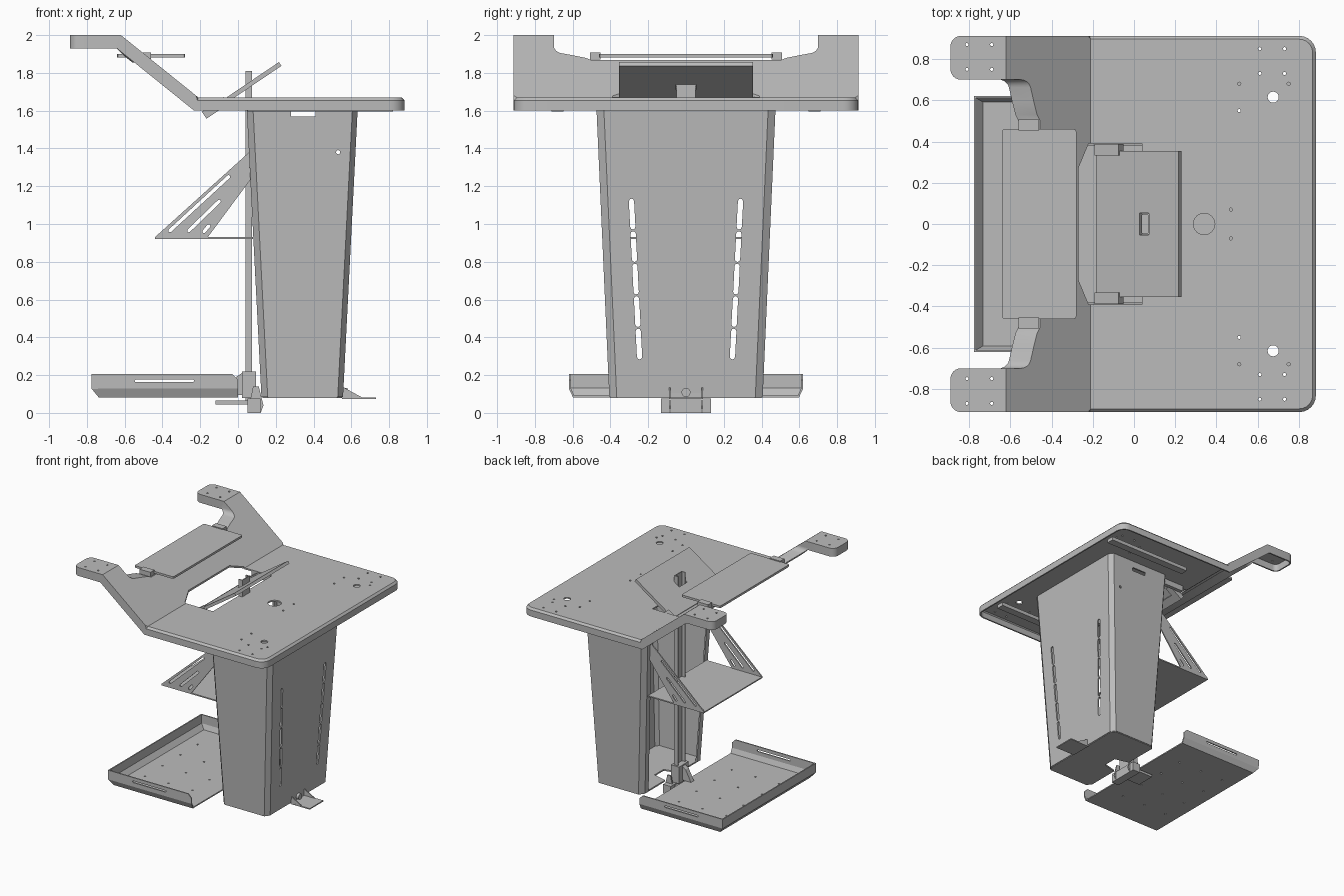
import bpy, bmesh, math
from mathutils import Matrix, Vector

if "Cube" in bpy.data.objects:
    bpy.data.objects.remove(bpy.data.objects["Cube"], do_unlink=True)

grey = bpy.data.materials.new("satin grey")
grey.use_nodes = True
grey.diffuse_color = (0.5, 0.5, 0.5, 1)
grey.node_tree.nodes["Principled BSDF"].inputs["Base Color"].default_value = (0.5, 0.5, 0.5, 1)


def finish(name, bm, thick=0, offset=0):
    """Turn a bmesh into an object, optionally as sheet metal."""
    me = bpy.data.meshes.new(name)
    bm.to_mesh(me)
    bm.free()
    ob = bpy.data.objects.new(name, me)
    bpy.context.collection.objects.link(ob)
    me.materials.append(grey)
    if thick:
        m = ob.modifiers.new("sheet", 'SOLIDIFY')
        m.thickness, m.offset, m.use_even_offset = thick, offset, True
    return ob


def add_prism(bm, pts, axis, lo, hi):
    """Extrude a 2D outline along one axis: x takes (y,z), y takes (x,z), z takes (x,y)."""
    put = {'x': lambda a, b, c: (c, a, b), 'y': lambda a, b, c: (a, c, b), 'z': lambda a, b, c: (a, b, c)}[axis]
    rings = [[bm.verts.new(put(a, b, c)) for a, b in pts] for c in (lo, hi)]
    n = len(pts)
    faces = [bm.faces.new(rings[0]), bm.faces.new(rings[1])]
    for i in range(n):
        j = (i + 1) % n
        faces.append(bm.faces.new((rings[0][i], rings[0][j], rings[1][j], rings[1][i])))
    bmesh.ops.recalc_face_normals(bm, faces=faces)


def prism(name, pts, axis, lo, hi):
    bm = bmesh.new()
    add_prism(bm, pts, axis, lo, hi)
    return finish(name, bm)


def rect(a0, a1, b0, b1):
    return [(a0, b0), (a1, b0), (a1, b1), (a0, b1)]


def box(name, x0, x1, y0, y1, z0, z1):
    return prism(name, rect(x0, x1, y0, y1), 'z', z0, z1)


def arc(cx, cy, r, a0, a1, n=6):
    return [(cx + r * math.cos(math.radians(a0 + (a1 - a0) * i / n)),
             cy + r * math.sin(math.radians(a0 + (a1 - a0) * i / n))) for i in range(n + 1)]


def circle(x, y, r, n=12):
    return arc(x, y, r, 0, 360 - 360 / n, n - 1)


def slot(p, q, w):
    """Round-ended slot between two points."""
    a = math.degrees(math.atan2(q[1] - p[1], q[0] - p[0]))
    return arc(*q, w / 2, a - 90, a + 90, 4) + arc(*p, w / 2, a + 90, a + 270, 4)


def cut(ob, prisms):
    """Subtract a list of prisms and bake the result."""
    bm = bmesh.new()
    for p in prisms:
        add_prism(bm, *p)
    cutter = finish("cutter", bm)
    cutter.hide_render = True
    m = ob.modifiers.new("cut", 'BOOLEAN')
    m.object, m.operation, m.solver = cutter, 'DIFFERENCE', 'EXACT'
    bpy.context.view_layer.update()
    dg = bpy.context.evaluated_depsgraph_get()
    baked = bpy.data.meshes.new_from_object(ob.evaluated_get(dg))
    if len(baked.polygons):  # a failed cut leaves the part whole
        ob.modifiers.clear()
        ob.data = baked
    else:
        ob.modifiers.remove(m)
    bpy.data.objects.remove(cutter, do_unlink=True)


def mirror_y(pts):
    return [(x, -y) for x, y in reversed(pts)]


SIDES = ((1, "left"), (-1, "right"))

# Tabletop: flat deck, slope with a wide notch, and two raised arm pads
BEND0, BEND1, W = -0.62, -0.21, 0.912
pad = [(BEND0, 0.70), (BEND0, W)] + arc(-0.84, W - 0.05, 0.05, 90, 180) + arc(-0.84, 0.75, 0.05, 180, 270)
slope_half = [(BEND1, W), (BEND0, W), (BEND0, 0.70)] + arc(-0.55, 0.65, 0.05, 90, 15) + \
             [(-0.485, 0.59), (-0.47, 0.53), (-0.455, 0.50)]
deck_half = arc(0.802, W - 0.08, 0.08, 0, 90) + [(BEND1, W)]


def top_z(x):
    return 1.67 + 0.33 * min(max((BEND1 - x) / (BEND1 - BEND0), 0), 1)


bm = bmesh.new()
for loop in (pad, mirror_y(pad), slope_half + mirror_y(slope_half), deck_half + mirror_y(deck_half)):
    bm.faces.new([bm.verts.new((x, y, top_z(x))) for x, y in loop])
bmesh.ops.remove_doubles(bm, verts=bm.verts[:], dist=0.0005)
bmesh.ops.recalc_face_normals(bm, faces=bm.faces[:])
rim = [e for e in bm.edges if e.is_boundary]
skirt = bmesh.ops.extrude_edge_only(bm, edges=rim)["geom"]
for v in [g for g in skirt if isinstance(g, bmesh.types.BMVert)]:
    x = v.co.x
    if abs(x - BEND0) < 0.002 or abs(x - BEND1) < 0.002:
        v.co += Vector((-0.022, 0, -0.07))
    elif BEND0 < x < BEND1:  # the notch is cut through level
        v.co.x += max(-0.105, -0.645 - x)
    else:
        v.co.z -= 0.07
bmesh.ops.recalc_face_normals(bm, faces=bm.faces[:])
if max(bm.faces, key=lambda f: f.calc_area()).normal.z < 0:
    bmesh.ops.reverse_faces(bm, faces=bm.faces[:])
deck_rim = [e for e in rim if min(v.co.x for v in e.verts) > BEND1 - 0.002]
bmesh.ops.bevel(bm, geom=deck_rim, offset=0.016, segments=1, affect='EDGES', profile=0.5)
tabletop = finish("tabletop", bm, 0.012, -1)
well = [(-0.27, -0.27), (-0.22, -0.39), (0.04, -0.39), (0.04, 0.39), (-0.22, 0.39), (-0.27, 0.27)]
holes = [(well, 'z', 1.5, 2.1), (circle(0.34, 0, 0.052, 24), 'z', 1.5, 2.1)]
for s in (1, -1):
    holes.append((circle(0.675, s * 0.615, 0.027, 16), 'z', 1.5, 2.1))
    for x, y in ((0.51, 0.55), (0.51, 0.68), (0.61, 0.73), (0.73, 0.73), (0.75, 0.68), (0.61, 0.85),
                 (0.73, 0.85), (0.47, 0.07), (-0.81, 0.87), (-0.69, 0.87), (-0.81, 0.75), (-0.69, 0.75)):
        holes.append((circle(x, s * y, 0.008, 8), 'z', 1.5, 2.1))
cut(tabletop, holes)

# Rails below the deck
for s, side in SIDES:
    box("deck_rail_" + side, 0.05, 0.82, s * 0.68 - 0.032, s * 0.68 + 0.032, 1.595, 1.625)
    box("well_rail_" + side, -0.15, 0.05, s * 0.41 - 0.015, s * 0.41 + 0.015, 1.61, 1.66)


# Tapered tower: folded sheet, open at the rear side
def tower_row(xa, xb, hy, z):
    half = [(xa, hy - 0.08), (xa, hy - 0.035), (xa + 0.03, hy), (xb - 0.025, hy), (xb, hy - 0.035)]
    return [(x, y, z) for x, y in half + mirror_y(half)]


bm = bmesh.new()
low, high = [[bm.verts.new(p) for p in tower_row(*r)]
             for r in ((0.13, 0.55, 0.40, 0.085), (0.05, 0.63, 0.47, 1.655))]
for i in range(len(low) - 1):
    bm.faces.new((low[i], low[i + 1], high[i + 1], high[i]))
bmesh.ops.recalc_face_normals(bm, faces=bm.faces[:])
tower = finish("tower", bm, 0.012)
cuts = [(rect(0.28, 0.41, 1.57, 1.60), 'y', -0.6, 0.6), (circle(0.53, 1.38, 0.011), 'y', -0.6, 0.6)]
for s in (1, -1):
    for k in range(5):
        ends = [(s * (0.245 + 0.052 * (z - 0.28)), z) for z in (0.297 + 0.172 * k, 0.432 + 0.172 * k)]
        cuts.append((slot(*ends, 0.028), 'x', 0.45, 0.75))
cut(tower, cuts)
prism("tower_floor", [(0.13, 0.36), (0.16, 0.40), (0.525, 0.40), (0.55, 0.365), (0.55, -0.365), (0.525, -0.40),
                      (0.16, -0.40), (0.13, -0.36), (0.13, -0.09), (0.25, -0.06), (0.25, 0.06), (0.13, 0.09)],
      'z', 0.08, 0.092)

# Channel post with clamp and hinge at its foot
prism("post", [(0.04, -0.05), (0.075, -0.05), (0.075, 0.05), (0.04, 0.05),
               (0.04, 0.043), (0.068, 0.043), (0.068, -0.043), (0.04, -0.043)], 'z', 0.06, 1.81)
box("post_clamp", 0.02, 0.095, -0.065, 0.065, 0.08, 0.22)
prism("clamp_gusset", [(0.02, 0.21), (-0.01, 0.19), (-0.06, 0.095), (0.02, 0.095)], 'y', -0.02, 0.02)
box("foot_tongue", -0.12, 0.06, -0.08, 0.08, 0.045, 0.065)
box("hinge_block", 0.05, 0.12, -0.132, 0.132, 0.0, 0.075)
for s, side in SIDES:
    prism("hinge_ear_" + side, [(0.05, 0.0), (0.12, 0.0), (0.135, 0.04), (0.11, 0.14), (0.08, 0.14)],
          'y', s * 0.085 - 0.006, s * 0.085 + 0.006)

# Pedal bracket on the tower face
box("pedal_plate", 0.55, 0.73, -0.09, 0.09, 0.073, 0.082)
box("pedal_back", 0.545, 0.557, -0.09, 0.09, 0.08, 0.125)
for s, side in SIDES:
    prism("pedal_gusset_" + side, [(0.55, 0.08), (0.66, 0.08), (0.55, 0.14)], 'y', s * 0.085 - 0.004, s * 0.085 + 0.004)
prism("pedal_knob", circle(0, 0.108, 0.024, 14), 'x', 0.55, 0.58)

# Low foot tray with walls on three sides
bm = bmesh.new()
rows = [[bm.verts.new(p) for p in ((xo, -y, z), (xe, -y, z), (xe, y, z), (xo, y, z))]
        for z, xo, xe, y in ((0.087, 0, -0.735, 0.595), (0.13, 0, -0.77, 0.615),
                             (0.175, 0, -0.77, 0.615), (0.205, -0.03, -0.77, 0.615))]
bm.faces.new(rows[0])
for a, b in zip(rows, rows[1:]):
    for i in range(3):
        bm.faces.new((a[i], a[i + 1], b[i + 1], b[i]))
bmesh.ops.recalc_face_normals(bm, faces=bm.faces[:])
foot_tray = finish("foot_tray", bm, 0.01)
tray_cuts = [(slot((-0.54, 0.17), (-0.24, 0.17), 0.014), 'y', -0.7, 0.7)]
for x in (-0.62, -0.40, -0.18):
    for y in (-0.35, -0.12, 0.12, 0.35):
        tray_cuts.append((circle(x, y, 0.008, 8), 'z', 0.05, 0.12))
cut(foot_tray, tray_cuts)

# Middle shelf with slotted gussets
box("shelf", -0.44, 0.08, -0.39, 0.39, 0.92, 0.93)
for s, side in SIDES:
    g = prism("shelf_gusset_" + side, [(0.07, 1.39), (-0.44, 0.93), (-0.16, 0.93), (0.07, 1.24)],
              'y', s * 0.385 - 0.005, s * 0.385 + 0.005)
    cut(g, [(slot(p, q, 0.018), 'y', -0.5, 0.5) for p, q in
            (((-0.36, 0.965), (-0.05, 1.25)), ((-0.26, 0.965), (-0.10, 1.12)), ((-0.18, 0.96), (-0.155, 0.99)))])

# Upper tray and its clips
bm = bmesh.new()
add_prism(bm, rect(-0.64, -0.28, -0.46, 0.46), 'z', 1.882, 1.90)
upright = [e for e in bm.edges if abs(e.verts[0].co.z - e.verts[1].co.z) > 0.01]
bmesh.ops.bevel(bm, geom=upright, offset=0.012, segments=2, affect='EDGES', profile=0.5)
finish("upper_tray", bm)
for s, side in SIDES:
    box("tray_clip_" + side, -0.56, -0.46, s * 0.48 - 0.027, s * 0.48 + 0.027, 1.87, 1.908)

# Tilted panel, its lower bar and side clips
tilt = Matrix.Translation((0.02, 0, 1.71)) @ Matrix.Rotation(math.radians(-34), 4, 'Y')
panel = box("tilt_panel", -0.17, 0.245, -0.355, 0.355, -0.012, 0.012)
cut(panel, [(rect(0.015, 0.068, -0.053, 0.053), 'z', -0.1, 0.1)])
tilted = [panel, box("panel_bar", -0.24, -0.172, -0.34, 0.34, -0.02, 0.008)]
for s, side in SIDES:
    tilted.append(box("panel_clip_" + side, -0.24, -0.10, s * 0.36 - 0.027, s * 0.36 + 0.027, -0.022, 0.022))
for ob in tilted:
    ob.data.transform(tilt)

# Soft shading on the rounded rim
bpy.ops.object.select_all(action='DESELECT')
tabletop.select_set(True)
bpy.context.view_layer.objects.active = tabletop
bpy.ops.object.shade_smooth_by_angle(angle=math.radians(25))
